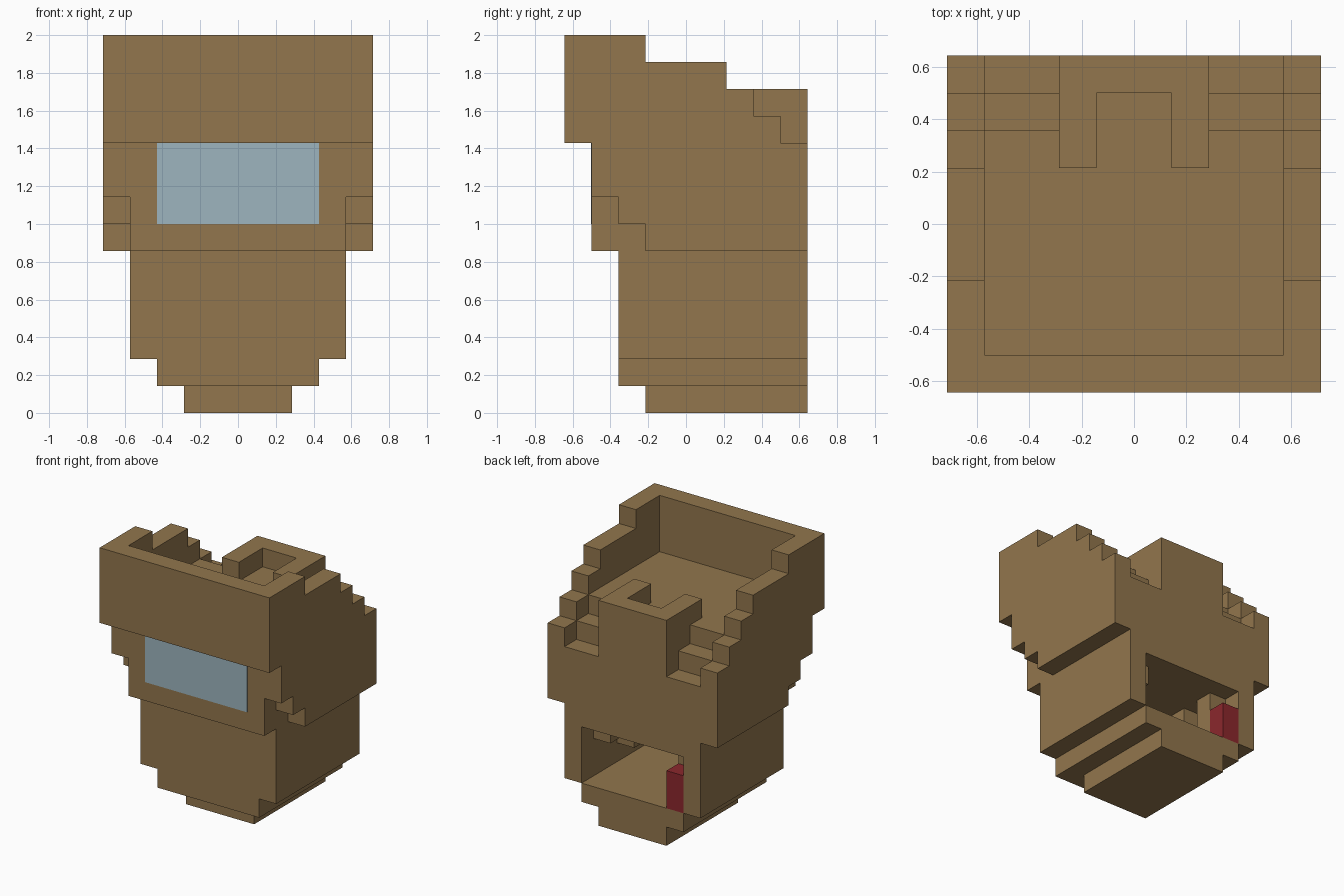
import bpy, bmesh
from mathutils import Vector

cube = bpy.data.objects.get("Cube")
if cube:
    bpy.data.objects.remove(cube)

U = 1 / 7                       # one block
AXES = [Vector(a) for a in ((1, 0, 0), (0, 1, 0), (0, 0, 1))]


def material(name, rgb):
    m = bpy.data.materials.new(name)
    m.use_nodes = True
    m.diffuse_color = (*rgb, 1)
    m.node_tree.nodes["Principled BSDF"].inputs["Base Color"].default_value = (*rgb, 1)
    return m


BROWN = material("brown", (0.287, 0.181, 0.074))
BLUE = material("pale_blue", (0.34, 0.46, 0.52))
RED = material("dark_red", (0.26, 0.021, 0.026))


def cells(boxes):
    """Block cells filled by boxes given as (x0, x1, y0, y1, z0, z1), y from the front."""
    return {(x, y, z) for x0, x1, y0, y1, z0, z1 in boxes
            for x in range(x0, x1) for y in range(y0, y1) for z in range(z0, z1)}


def both(x0, x1, *rest):
    """A box and its mirror image across x."""
    return [(x0, x1, *rest), (-x1, -x0, *rest)]


def block_part(name, mat, filled):
    """Outer skin of a set of cells, with flat areas merged."""
    bm = bmesh.new()
    verts = {}

    def vert(p):
        key = tuple(round(c) for c in p)
        if key not in verts:
            x, y, z = key
            verts[key] = bm.verts.new((x * U, (y - 4.5) * U, z * U))
        return verts[key]

    for cell in sorted(filled):
        c = Vector(cell)
        for i, n in enumerate(AXES):
            u, v = AXES[(i + 1) % 3], AXES[(i + 2) % 3]
            for side in (0, 1):
                if tuple(int(k) for k in c + n * (2 * side - 1)) in filled:
                    continue
                o = c + n * side
                loop = [o, o + u, o + u + v, o + v]
                bm.faces.new([vert(p) for p in (loop if side else loop[::-1])])
    bmesh.ops.dissolve_limit(bm, angle_limit=0.01, verts=bm.verts, edges=bm.edges)
    mesh = bpy.data.meshes.new(name)
    bm.to_mesh(mesh)
    bm.free()
    mesh.materials.append(mat)
    ob = bpy.data.objects.new(name, mesh)
    bpy.context.collection.objects.link(ob)
    return ob


# Stepped foot and hollow lower body
lower = cells([(-2, 2, 3, 9, 0, 1), (-3, 3, 2, 9, 1, 2), (-4, 4, 2, 9, 2, 6)])
cavity = cells([(-3, 3, 3, 9, 2, 5)])
block_part("lower_body", BROWN, lower - cavity)

# Blocks inside the rear opening
block_part("inner_blocks", BROWN, cells(
    [(2, 3, 7, 8, 4, 5), (-3, -2, 7, 8, 2, 5)] + both(2, 3, 5, 6, 3, 5)))
block_part("red_block", RED, cells([(-3, -2, 8, 9, 2, 4)]))

# Upper body: core with a floor that steps down to the back
upper = [(-4, 4, 1, 9, 6, 9), (-4, 4, 1, 8, 9, 10), (-4, 4, 1, 7, 10, 11)]
# Side walls, cut back in steps at the lower front
upper += both(4, 5, 3, 9, 6, 7) + both(4, 5, 2, 9, 7, 8) + both(4, 5, 1, 9, 8, 10)
# Side wall tops, stepping down to the back
for z, end in ((10, 8), (11, 7), (12, 6), (13, 3)):
    upper += both(4, 5, 1, end, z, z + 1)
# Overhanging front wall and the rear post
upper += [(-5, 5, 0, 1, 10, 14), (-2, 2, 6, 9, 9, 12)]
# Notch in the top of the rear post
notch = cells([(-1, 1, 6, 8, 11, 12)])
block_part("upper_body", BROWN, cells(upper) - notch)

# Window plate set on the front face, under the overhang
window = block_part("window", BLUE, cells([(-3, 3, 1, 2, 7, 10)]))
for v in window.data.vertices:
    v.co.y = -3.5 * U + (-0.003 if v.co.y < -3 * U else 0.003)
